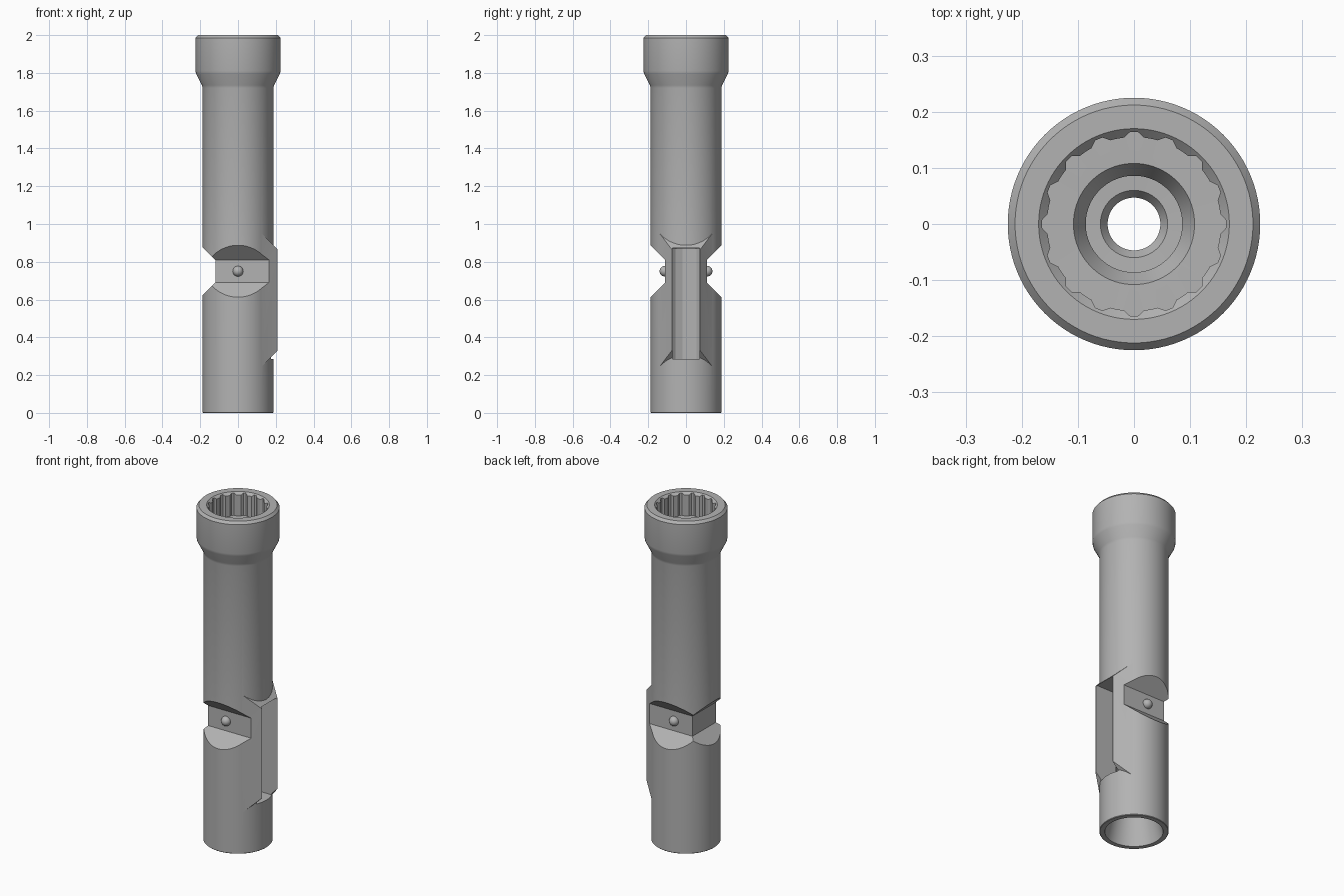
import bpy, bmesh, math
from mathutils import Vector, Matrix

cube = bpy.data.objects.get("Cube")
if cube:
    bpy.data.objects.remove(cube, do_unlink=True)

steel = bpy.data.materials.new("steel grey")
steel.use_nodes = True
grey = (0.45, 0.45, 0.45, 1)
steel.diffuse_color = grey
steel.node_tree.nodes["Principled BSDF"].inputs["Base Color"].default_value = grey


def finish(name, bm):
    bmesh.ops.recalc_face_normals(bm, faces=bm.faces)
    mesh = bpy.data.meshes.new(name)
    bm.to_mesh(mesh)
    bm.free()
    mesh.materials.append(steel)
    ob = bpy.data.objects.new(name, mesh)
    bpy.context.collection.objects.link(ob)
    return ob


def revolve(name, profile, sides=96, turn=0.0):
    """Solid of revolution from (radius, z) points, capped at both ends."""
    bm = bmesh.new()
    rings = [[bm.verts.new((r * math.cos(turn + math.tau * i / sides),
                            r * math.sin(turn + math.tau * i / sides), z))
              for i in range(sides)] for r, z in profile]
    for a, b in zip(rings, rings[1:]):
        for i in range(sides):
            j = (i + 1) % sides
            bm.faces.new((a[i], a[j], b[j], b[i]))
    bm.faces.new(rings[0])
    bm.faces.new(rings[-1])
    return finish(name, bm)


def prism(name, lower, upper):
    """Solid between two matching outlines."""
    bm = bmesh.new()
    a = [bm.verts.new(p) for p in lower]
    b = [bm.verts.new(p) for p in upper]
    n = len(a)
    bm.faces.new(a)
    bm.faces.new(b)
    for i in range(n):
        j = (i + 1) % n
        bm.faces.new((a[i], a[j], b[j], b[i]))
    return finish(name, bm)


def combine(target, other, operation):
    mod = target.modifiers.new("combine", "BOOLEAN")
    mod.operation = operation
    mod.solver = "EXACT"
    mod.object = other
    bpy.context.view_layer.objects.active = target
    bpy.ops.object.modifier_apply(modifier=mod.name)
    bpy.data.objects.remove(other, do_unlink=True)


# Tube body with flared collar
R = 0.1875
body = revolve("socket_body", [(R - 0.003, 0), (R, 0.003), (R, 1.72), (0.191, 1.735),
                               (0.222, 1.795), (0.225, 1.81), (0.225, 1.985), (0.212, 2)])

# Raised flanks tangent to the tube, with sloped ends
outline = [(0, 0.1), (0.114, 0.148), (0.21, 0.075)]
outline += [(x, -y) for x, y in reversed(outline)]
combine(body, prism("flanks", [(x, y, x + 0.12) for x, y in outline],
                    [(x, y, 1.075 - x) for x, y in outline]), "UNION")

# Waist notches on front, back and right
for angle, depth in ((-90, 0.11), (90, 0.11), (180, 0.12)):
    rot = Matrix.Rotation(math.radians(angle), 3, "Z")
    section = [(depth, 0.69), (depth, 0.81), (depth + 0.2, 1.01), (depth + 0.2, 0.49)]
    ends = [[rot @ Vector((d, w, z)) for d, z in section] for w in (-0.4, 0.4)]
    combine(body, prism("notch", *ends), "DIFFERENCE")

# Stepped bore and flared lower mouth
bore = revolve("bore", [(0.16, -0.01), (0.155, 0.012), (0.09, 0.3), (0.09, 0.86), (0.047, 0.93),
                        (0.047, 1.6), (0.06, 1.62), (0.086, 1.621), (0.086, 1.82),
                        (0.108, 1.86), (0.155, 1.861), (0.155, 1.985), (0.18, 2.01)])
combine(body, bore, "DIFFERENCE")

# Faceted chamber and the long window into it
chamber = revolve("chamber", [(0.1, 0.28), (0.1, 0.87)], 16, math.pi / 16)
combine(body, chamber, "DIFFERENCE")
rect = [(0, -0.071), (0.3, -0.071), (0.3, 0.071), (0, 0.071)]
combine(body, prism("window", [(x, y, 0.285) for x, y in rect],
                    [(x, y, 0.872) for x, y in rect]), "DIFFERENCE")

# Sixteen flutes in the socket mouth
for i in range(16):
    rot = Matrix.Rotation(math.tau * i / 16, 3, "Z")
    groove = [(0.14, -0.018), (0.154, -0.018), (0.164, -0.007),
              (0.164, 0.007), (0.154, 0.018), (0.14, 0.018)]
    ends = [[rot @ Vector((x, y, z)) for x, y in groove] for z in (1.861, 2.01)]
    combine(body, prism("flute", *ends), "DIFFERENCE")

# Detent balls on the front and back flats
parts = [body]
for name, side in (("front_ball", -1), ("back_ball", 1)):
    bm = bmesh.new()
    bmesh.ops.create_uvsphere(bm, u_segments=24, v_segments=16, radius=0.028,
                              matrix=Matrix.Translation((0, side * 0.112, 0.75)))
    parts.append(finish(name, bm))

bpy.ops.object.select_all(action="DESELECT")
for ob in parts:
    ob.select_set(True)
bpy.context.view_layer.objects.active = body
bpy.ops.object.shade_smooth_by_angle(angle=math.radians(20))
